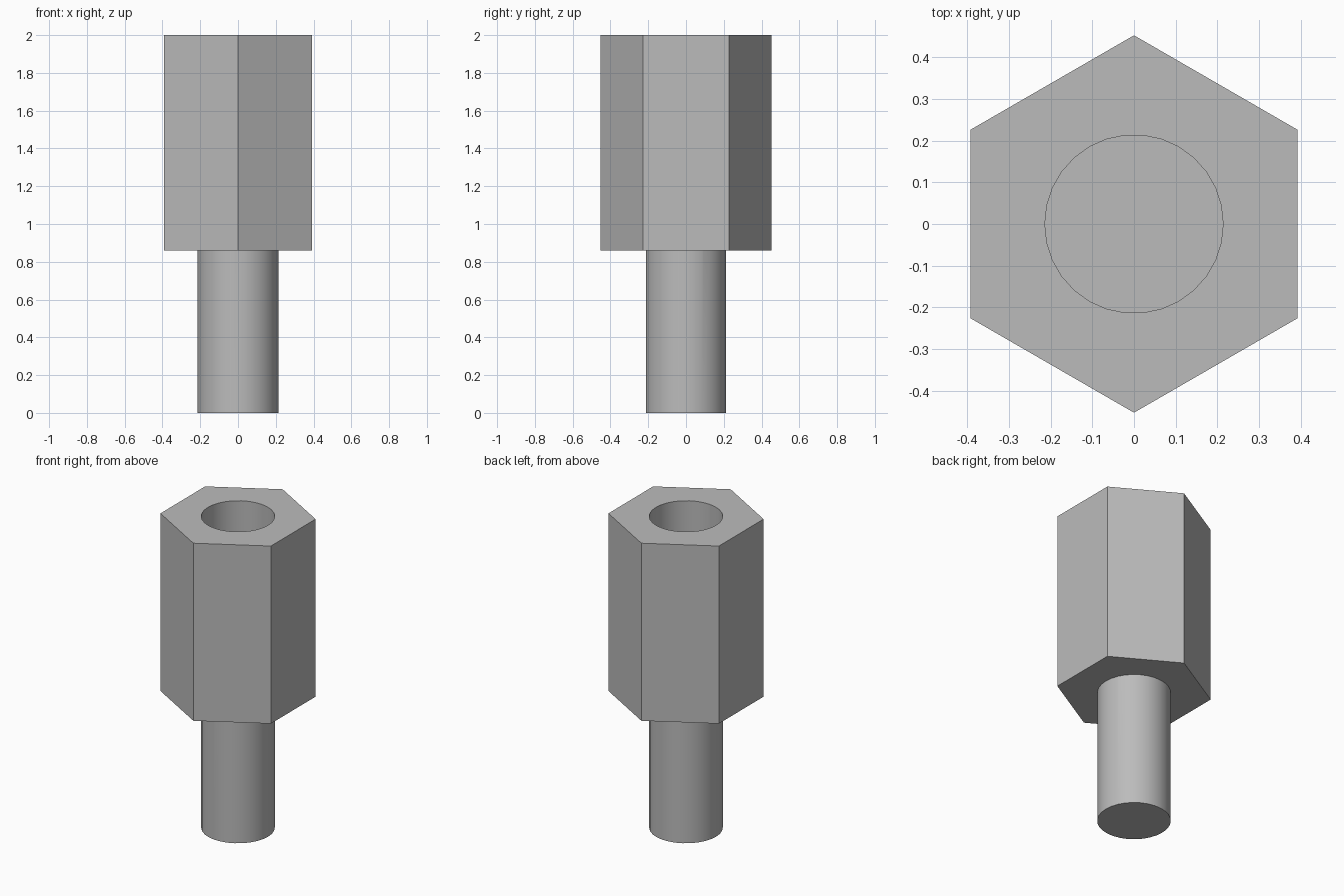
import bpy
import math

cube = bpy.data.objects.get("Cube")
if cube:
    bpy.data.objects.remove(cube, do_unlink=True)

STUD_TOP, TOP = 0.86, 2.0
HEX_RADIUS, BORE_RADIUS = 0.453, 0.214
BORE_FLOOR = 1.14
SIDES = 30

metal = bpy.data.materials.new("plain grey metal")
metal.use_nodes = True
GREY = (0.5, 0.5, 0.5, 1)
metal.diffuse_color = GREY
metal.node_tree.nodes["Principled BSDF"].inputs["Base Color"].default_value = GREY


def prism(name, sides, radius, bottom, top, turn=0.0):
    """Upright prism between two heights."""
    bpy.ops.mesh.primitive_cylinder_add(
        vertices=sides, radius=radius, depth=top - bottom,
        location=(0, 0, (bottom + top) / 2), rotation=(0, 0, turn))
    obj = bpy.context.object
    obj.name = name
    obj.data.materials.append(metal)
    bpy.ops.object.transform_apply(location=True, rotation=True, scale=True)
    return obj


def boolean(target, tool, operation):
    """Apply a boolean and remove its tool."""
    mod = target.modifiers.new(operation.title(), "BOOLEAN")
    mod.operation = operation
    mod.solver = "EXACT"
    mod.object = tool
    bpy.context.view_layer.objects.active = target
    bpy.ops.object.modifier_apply(modifier=mod.name)
    bpy.data.objects.remove(tool, do_unlink=True)


# Hexagonal body, with corners facing front and back
body = prism("hex_standoff", 6, HEX_RADIUS, STUD_TOP, TOP)

# Round stud below, merged into the body
stud = prism("stud", SIDES, BORE_RADIUS, 0, STUD_TOP + 0.1, math.pi / 2)
boolean(body, stud, "UNION")

# Blind bore in the top
bore = prism("bore_cutter", SIDES, BORE_RADIUS, BORE_FLOOR, TOP + 0.1, math.pi / 2)
bore.hide_render = True
boolean(body, bore, "DIFFERENCE")

# Smooth round walls, crisp hexagon edges
bpy.ops.object.select_all(action="DESELECT")
body.select_set(True)
bpy.context.view_layer.objects.active = body
bpy.ops.object.shade_smooth_by_angle(angle=math.radians(30))
